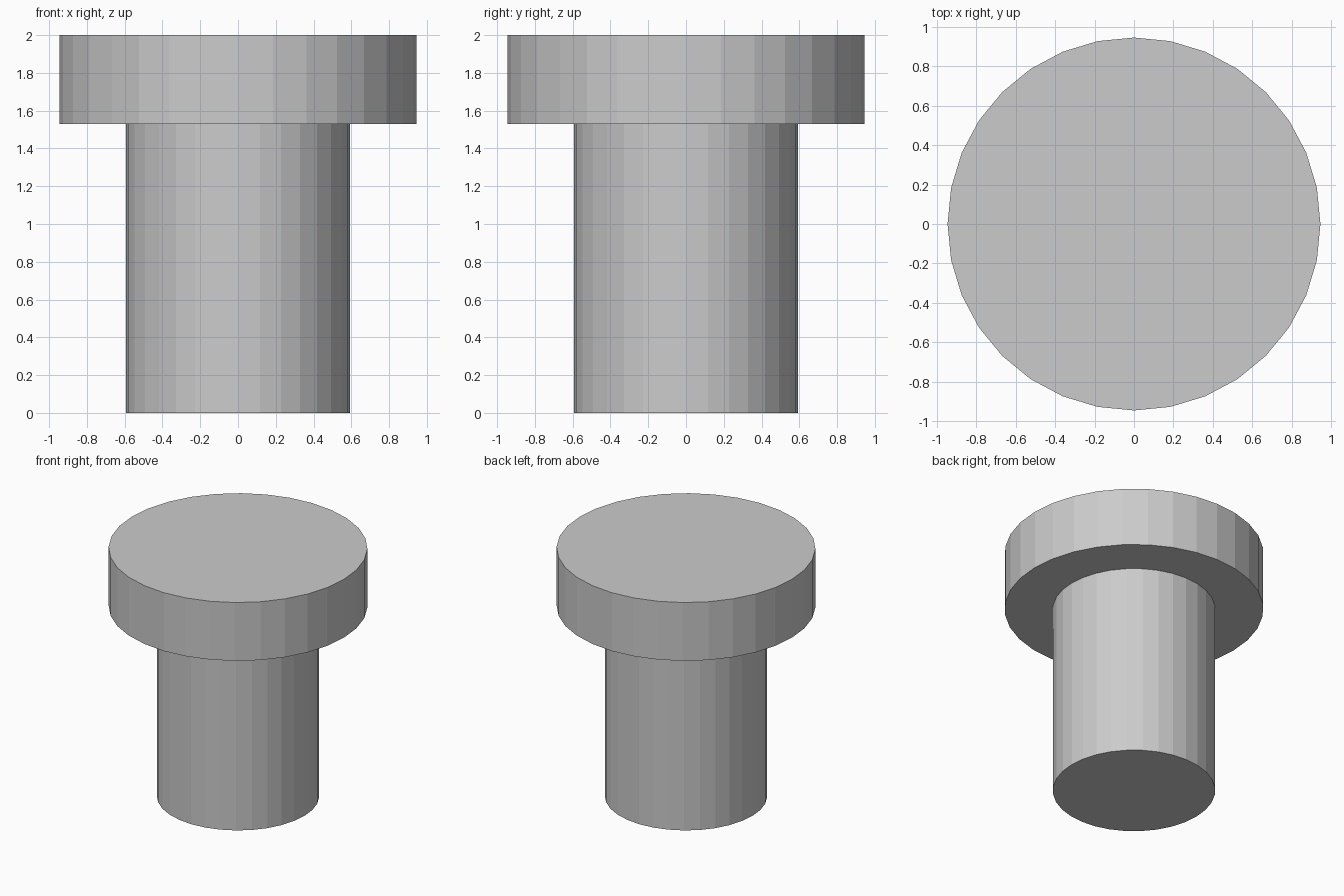
import bpy
from math import sin, cos, tau

if "Cube" in bpy.data.objects:
    bpy.data.objects.remove(bpy.data.objects["Cube"])

SIDES = 32
# Stepped profile (radius, height): shaft, then wider head
PROFILE = [(0.593, 0.0), (0.593, 1.53), (0.945, 1.53), (0.945, 2.0)]


def lathe(name, profile, sides):
    """Revolve a profile around z with flat n-gon caps."""
    verts = [(r * cos(tau * i / sides), r * sin(tau * i / sides), z)
             for r, z in profile for i in range(sides)]
    faces = [(k * sides + i, k * sides + (i + 1) % sides,
              (k + 1) * sides + (i + 1) % sides, (k + 1) * sides + i)
             for k in range(len(profile) - 1) for i in range(sides)]
    last = (len(profile) - 1) * sides
    faces.append(tuple(reversed(range(sides))))
    faces.append(tuple(range(last, last + sides)))
    mesh = bpy.data.meshes.new(name)
    mesh.from_pydata(verts, [], faces)
    mesh.update()
    obj = bpy.data.objects.new(name, mesh)
    bpy.context.collection.objects.link(obj)
    return obj


# Flanged pin: one closed solid, flat shaded
lathe("flanged_pin", PROFILE, SIDES)
